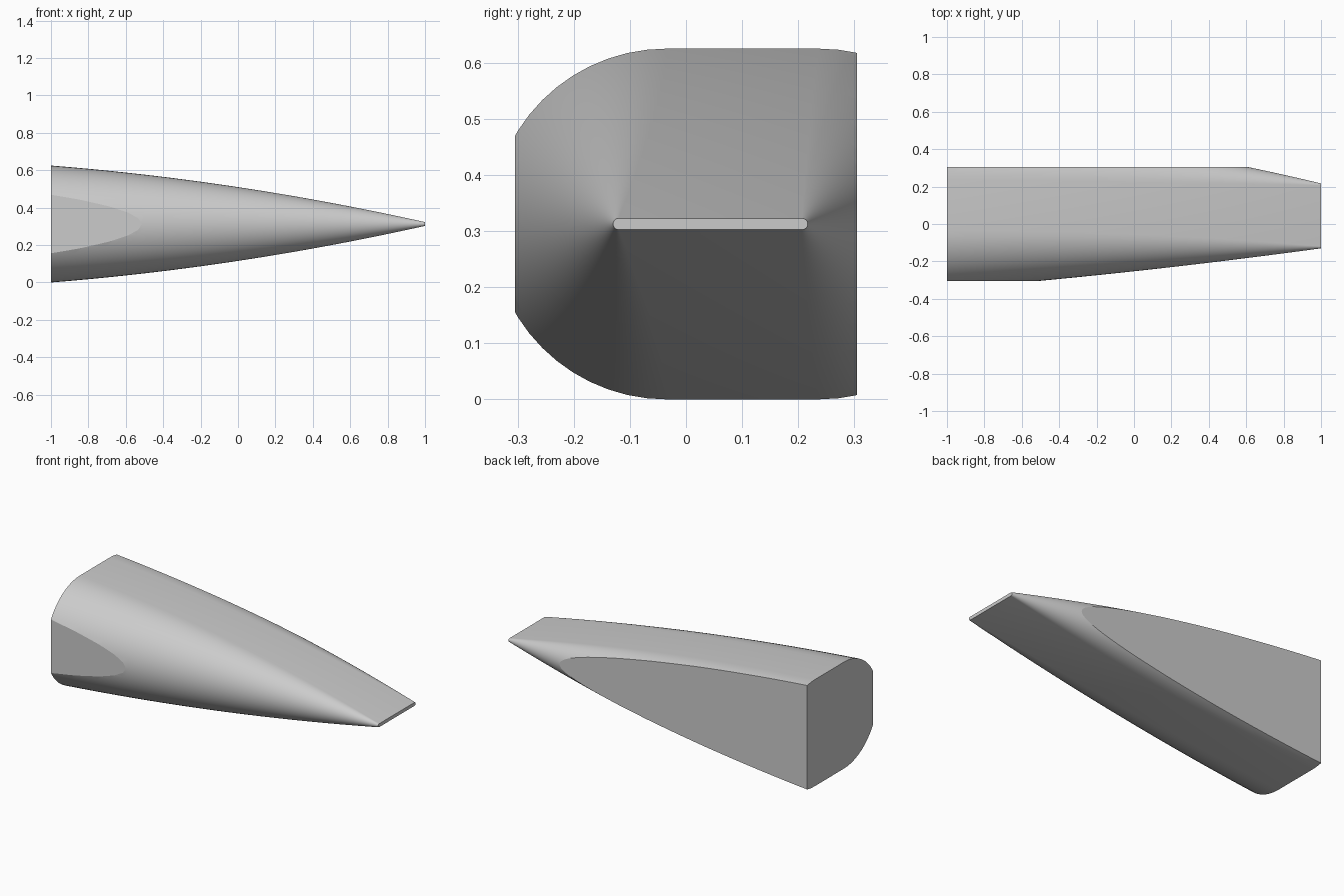
import bpy
import bmesh
import math

cube = bpy.data.objects.get("Cube")
if cube:
    bpy.data.objects.remove(cube, do_unlink=True)

HALF_WIDTH = 0.305
MID_Z = 0.3125
RINGS = 49
ARC_STEPS = 28


def bowed(start, end, bow, x):
    """Blend from x = -1 to x = 1 with a parabolic bulge."""
    t = (x + 1) / 2
    return start + (end - start) * t + bow * (1 - x * x)


def section(bm, x):
    """Stadium cross-section: two half circles joined by flat sides."""
    radius = bowed(0.3125, 0.01, 0.036, x)
    back = bowed(0.237, 0.207, 0.0, x)
    front = bowed(-0.035, -0.12, 0.022, x)
    ring = []
    for centre, first in ((back, -math.pi / 2), (front, math.pi / 2)):
        for i in range(ARC_STEPS + 1):
            a = first + math.pi * i / ARC_STEPS
            ring.append(bm.verts.new((x, centre + radius * math.cos(a),
                                      MID_Z + radius * math.sin(a))))
    return ring


def sharpen(edges):
    for edge in edges:
        edge.smooth = False


# Tapering body lofted from the thick end to the thin edge
bm = bmesh.new()
rings = [section(bm, -1 + 2 * i / (RINGS - 1)) for i in range(RINGS)]
for a, b in zip(rings, rings[1:]):
    for i in range(len(a)):
        j = (i + 1) % len(a)
        bm.faces.new((a[i], a[j], b[j], b[i])).smooth = True
for ring in (rings[0], rings[-1]):
    sharpen(bm.faces.new(ring).edges)

# Flat cuts along the front and back
for side in (-1, 1):
    cut = bmesh.ops.bisect_plane(
        bm, geom=bm.verts[:] + bm.edges[:] + bm.faces[:], dist=1e-6,
        plane_co=(0, side * HALF_WIDTH, 0), plane_no=(0, side, 0),
        clear_outer=True)["geom_cut"]
    rim = [g for g in cut if isinstance(g, bmesh.types.BMEdge)]
    bmesh.ops.contextual_create(bm, geom=rim)
    sharpen(rim)
    for face in {f for e in rim for f in e.link_faces}:
        if all(abs(v.co.y - side * HALF_WIDTH) < 1e-4 for v in face.verts):
            face.smooth = False
bmesh.ops.recalc_face_normals(bm, faces=bm.faces[:])

mesh = bpy.data.meshes.new("tapered_wedge")
bm.to_mesh(mesh)
bm.free()
wedge = bpy.data.objects.new("tapered_wedge", mesh)
bpy.context.collection.objects.link(wedge)

# Single light grey material
grey = bpy.data.materials.new("light_grey")
grey.use_nodes = True
colour = (0.6, 0.6, 0.6, 1)
grey.diffuse_color = colour
grey.node_tree.nodes["Principled BSDF"].inputs["Base Color"].default_value = colour
mesh.materials.append(grey)
